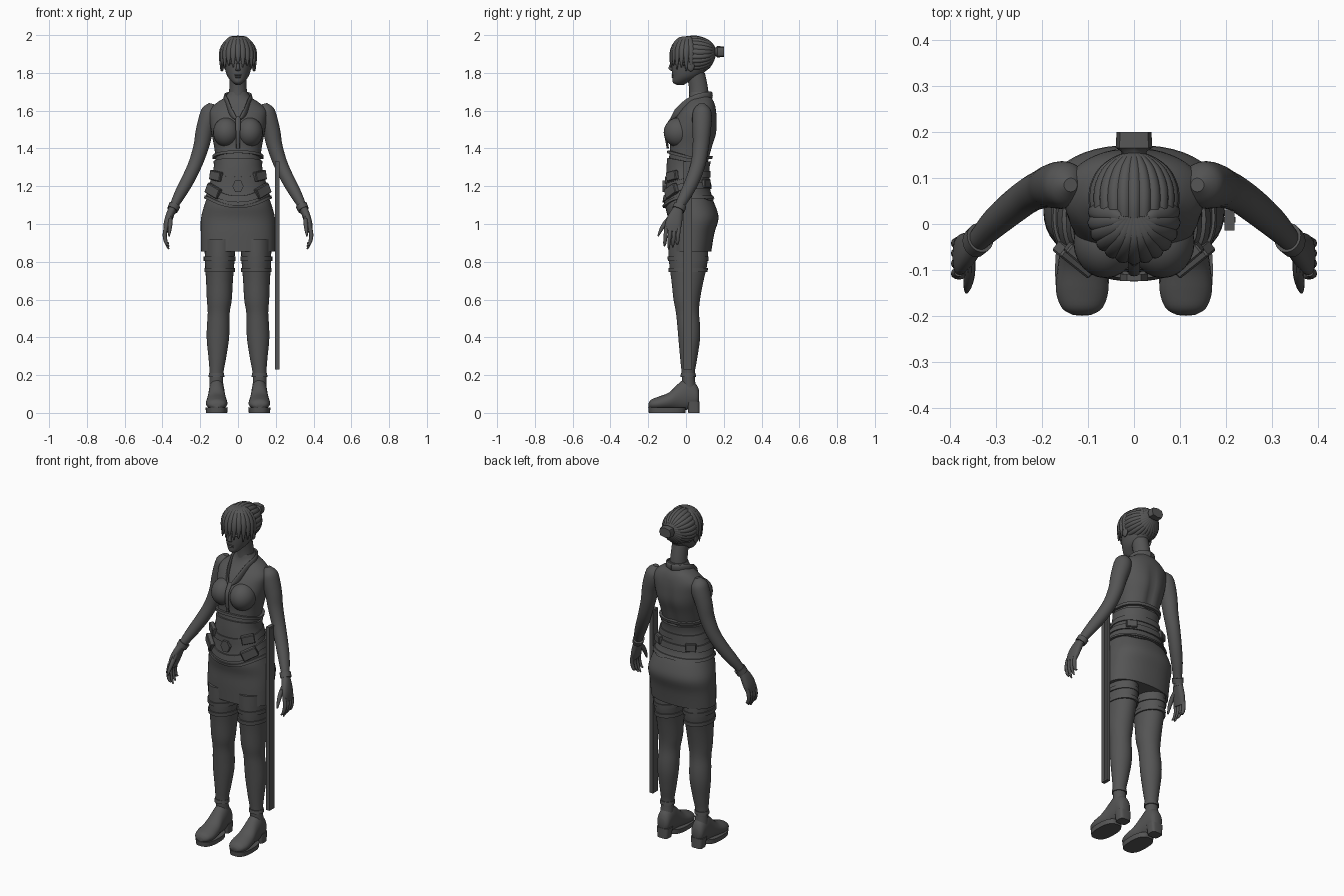
import bpy, bmesh, math
from mathutils import Vector, Matrix

cube = bpy.data.objects.get("Cube")
if cube:
    bpy.data.objects.remove(cube, do_unlink=True)

mat = bpy.data.materials.new("charcoal grey")
mat.use_nodes = True
colour = (0.09, 0.09, 0.09, 1)
mat.diffuse_color = colour
mat.node_tree.nodes["Principled BSDF"].inputs["Base Color"].default_value = colour

X, Y, Z = Vector((1, 0, 0)), Vector((0, 1, 0)), Vector((0, 0, 1))


def finish(name, bm, mirror=False, angle=40):
    bmesh.ops.recalc_face_normals(bm, faces=bm.faces)
    me = bpy.data.meshes.new(name)
    bm.to_mesh(me)
    bm.free()
    me.materials.append(mat)
    ob = bpy.data.objects.new(name, me)
    bpy.context.collection.objects.link(ob)
    if mirror:
        ob.modifiers.new("mirror", 'MIRROR').use_mirror_merge = False
    bpy.ops.object.select_all(action='DESELECT')
    bpy.context.view_layer.objects.active = ob
    ob.select_set(True)
    bpy.ops.object.shade_smooth_by_angle(angle=math.radians(angle))
    return ob


def spline(rings, steps):
    """Smooth the ring list with a Catmull-Rom curve."""
    out, last = [], len(rings) - 1
    for i in range(last):
        p = [rings[max(0, min(last, i + k))] for k in (-1, 0, 1, 2)]
        for s in range(steps):
            t = s / steps
            out.append([b + t * (c - a + t * (2 * a - 5 * b + 4 * c - d + t * (3 * b - a - 3 * c + d))) / 2
                        for a, b, c, d in zip(*p)])
    return out + [list(rings[-1])]


def oval(a, n=2):
    c, s = math.cos(a), math.sin(a)
    return math.copysign(abs(c) ** (2 / n), c), math.copysign(abs(s) ** (2 / n), s)


def skin(bm, rows, closed=False):
    rows = [[bm.verts.new(p) for p in r] for r in rows]
    n = len(rows[0])
    for i in range(len(rows) - (0 if closed else 1)):
        r, q = rows[i], rows[(i + 1) % len(rows)]
        for j in range(n):
            bm.faces.new((r[j], r[(j + 1) % n], q[(j + 1) % n], q[j]))
    if not closed:
        bm.faces.new(rows[0])
        bm.faces.new(rows[-1])


def loft(name, rings, axis=None, ref=X, sides=24, steps=4, power=2, ribs=0, depth=0.0, mirror=False, bm=None):
    """Oval sections (x, y, z, ru, rv) along a path, or square to a fixed axis."""
    own = bm is None
    bm = bm or bmesh.new()
    pts = spline(rings, steps)
    rows = []
    for i, (x, y, z, ru, rv) in enumerate(pts):
        t = axis or (Vector(pts[min(i + 1, len(pts) - 1)][:3]) - Vector(pts[max(i - 1, 0)][:3])).normalized()
        u = (ref - t * ref.dot(t)).normalized()
        v = t.cross(u)
        row = []
        for j in range(sides):
            a = math.tau * j / sides
            c, s = oval(a, power)
            k = 1 - depth * abs(math.sin(ribs * a / 2)) ** 6
            row.append(Vector((x, y, z)) + u * (ru * c * k) + v * (rv * s * k))
        rows.append(row)
    skin(bm, rows)
    return finish(name, bm, mirror) if own else None


def ball(name, loc, size, mirror=False):
    bm = bmesh.new()
    bmesh.ops.create_uvsphere(bm, u_segments=24, v_segments=16, radius=1,
                              matrix=Matrix.Translation(loc) @ Matrix.Diagonal((*size, 1)))
    return finish(name, bm, mirror)


# Body sections: height, centre y, half width, half depth
skirt = [(.855, .022, .195, .112), (.95, .028, .197, .122), (1.03, .038, .196, .134),
         (1.1, .022, .178, .132), (1.16, .012, .158, .112)]
torso = [(1.2, .01, .145, .106), (1.3, .01, .118, .105), (1.4, .027, .125, .112), (1.48, .037, .14, .126),
         (1.55, .052, .15, .113), (1.6, .065, .15, .095), (1.64, .075, .115, .075), (1.67, .075, .07, .06),
         (1.7, .072, .05, .052)]
body = skirt + torso


def upright(rows):
    return [(0, cy, z, rx, ry) for z, cy, rx, ry in rows]


def section(z, a, grow):
    """Point on the body surface at a height and angle, pushed outward."""
    for lo, hi in zip(body, body[1:]):
        if z <= hi[0]:
            break
    t = (z - lo[0]) / (hi[0] - lo[0])
    cy, rx, ry = (p + t * (q - p) for p, q in zip(lo[1:], hi[1:]))
    c, s = oval(a, 2.2)
    return Vector((c * (rx + grow), cy + s * (ry + grow), z))


def band(name, low, high, grow, rows=1, sides=64):
    """Closed strip of cloth that follows the body between two edge rules."""
    bm = bmesh.new()
    angles = [math.tau * j / sides for j in range(sides)]
    levels = [(i / rows, grow) for i in range(rows + 1)] + [(1 - i / rows, -.01) for i in range(rows + 1)]
    skin(bm, [[section(low(a) + f * (high(a) - low(a)), a, g) for a in angles] for f, g in levels], True)
    finish(name, bm)


def front(a):
    return max(0, -math.sin(a))


def pad(name, angle, z, size, tilt, mirror=True):
    a = math.radians(angle)
    turn = math.atan2(math.sin(a) / .1, math.cos(a) / .14) + math.pi / 2
    bm = bmesh.new()
    bmesh.ops.create_cube(bm, size=1, matrix=Matrix.Translation(section(z, a, .018)) @ Matrix.Rotation(turn, 4, 'Z')
                          @ Matrix.Rotation(math.radians(tilt), 4, 'Y') @ Matrix.Diagonal((*size, 1)))
    bmesh.ops.bevel(bm, geom=bm.edges[:], offset=.004, segments=1, affect='EDGES')
    finish(name, bm, mirror, 25)


# Torso with a shallow spine groove, bust and skirt
trunk = loft("torso", upright(body[3:]), Z, sides=48, power=2.2)
for v in trunk.data.vertices:
    if v.co.y > .05 and 1.2 < v.co.z < 1.62:
        fade = math.sin(math.pi * (v.co.z - 1.2) / .42)
        v.co.y -= .014 * fade * math.exp(-(v.co.x / .022) ** 2)
ball("bust", (.062, -.04, 1.485), (.07, .078, .078), True)
loft("skirt", upright(skirt), Z, sides=48, power=2.3)

# Bodice hem, waist corset and slung belts
band("bodice_hem", lambda a: 1.345 + .03 * front(a), lambda a: 1.36 + .03 * front(a), .013)
band("corset", lambda a: 1.14 - .05 * front(a) ** 3 - .02 * max(0, math.sin(a)) * abs(math.cos(3 * a)),
     lambda a: 1.33 + .02 * front(a), .009, 8)
band("corset_rim", lambda a: 1.135 - .05 * front(a) ** 3, lambda a: 1.15 - .05 * front(a) ** 3, .015)
band("upper_belt", lambda a: 1.245 - .03 * front(a), lambda a: 1.28 - .03 * front(a), .015)
band("lower_belt", lambda a: 1.185 - .07 * front(a) ** 2, lambda a: 1.22 - .07 * front(a) ** 2, .017)
pad("upper_pouches", -40, 1.255, (.075, .026, .05), -10)
pad("lower_pouches", -42, 1.175, (.09, .028, .055), -25)
pad("back_pouches", 50, 1.215, (.06, .024, .045), 0)
loft("buckle", [(0, -.09, 1.2, .03, .036), (0, -.124, 1.2, .03, .036)], -Y, sides=6, steps=1)

# Neck and open collar
loft("neck", [(0, .07, 1.64, .052, .054), (0, .066, 1.72, .046, .05), (0, .05, 1.8, .045, .05)], Z)
loft("collar", [(0, .135, 1.68, .02, .007), (.042, .118, 1.68, .02, .007), (.068, .065, 1.668, .022, .008),
                (.056, .008, 1.64, .022, .008), (.036, -.048, 1.59, .02, .008), (.012, -.075, 1.558, .008, .006)],
     ref=Z, sides=12, mirror=True)
loft("placket", [(0, -.072, 1.565, .014, .006), (0, -.108, 1.5, .012, .006), (0, -.096, 1.4, .01, .006)], sides=8)

# Head and face
loft("head", [(0, -.03, 1.737, .012, .02), (0, -.03, 1.75, .03, .04), (0, 0, 1.78, .055, .072),
              (0, .018, 1.82, .069, .093), (0, .03, 1.87, .077, .104), (0, .035, 1.92, .078, .105),
              (0, .035, 1.96, .06, .08), (0, .035, 1.985, .02, .03)], Z, sides=32)
loft("nose", [(0, -.07, 1.86, .006, .008), (0, -.08, 1.83, .009, .012), (0, -.076, 1.816, .013, .012),
              (0, -.068, 1.81, .006, .006)], Z, sides=12)
for name, z, size in (("upper_lip", 1.788, (.02, .009, .005)), ("lower_lip", 1.778, (.017, .009, .006))):
    ball(name, (0, -.068, z), size)
ball("eyes", (.03, -.068, 1.853), (.015, .009, .007), True)
loft("eyebrows", [(.012, -.073, 1.868, .003, .004), (.033, -.066, 1.874, .003, .004), (.052, -.05, 1.87, .002, .003)],
     ref=Z, sides=8, mirror=True)
ball("ears", (.084, .025, 1.838), (.01, .02, .03), True)

# Swept back hair with combed ridges, tied in a knot
cap = loft("swept_hair", [(0, -.015, 1.885, .09, .103), (0, .035, 1.885, .098, .113), (0, .08, 1.885, .097, .107),
                          (0, .12, 1.89, .078, .085), (0, .146, 1.9, .045, .05), (0, .157, 1.91, .015, .018)],
           -Y, sides=144, ribs=24, depth=.05)
for v in cap.data.vertices:
    if v.co.z < 1.885:
        v.co.z = 1.885 + (v.co.z - 1.885) * .8
loft("hair_knot", [(0, .14, 1.912, .022, .018), (0, .158, 1.912, .028, .022), (0, .166, 1.912, .04, .03),
                   (0, .2, 1.912, .038, .028)], -Y, sides=8, steps=1, power=3)

# Fringe strands falling from the parting
bm = bmesh.new()
count = 13
for i in range(count):
    f = 2 * i / (count - 1) - 1
    a = f * math.radians(100)
    drop = 1.848 - .03 * abs(f) - .014 * (i % 2)
    path = [(.03 * f, .015, 1.985, .012, .01)]
    for out, z, w in ((.5, 1.978, .015), (.85, 1.943, .018), (1, 1.895, .015)):
        path.append((.091 * out * math.sin(a), .012 - .09 * out * math.cos(a), z, w, .011))
    path.append((.09 * math.sin(a), .012 - .094 * math.cos(a), drop, .003, .003))
    side = Vector((math.cos(a), math.sin(a), 0))
    loft("", path, ref=side, sides=10, bm=bm)
finish("fringe", bm)

# Arms, cuffs and hands
loft("arms", [(.138, .085, 1.637, .015, .015), (.146, .085, 1.605, .044, .045), (.157, .085, 1.56, .05, .052),
              (.178, .083, 1.49, .046, .048), (.195, .078, 1.41, .041, .043), (.225, .065, 1.32, .037, .039),
              (.262, .038, 1.24, .035, .037), (.303, .003, 1.165, .031, .033), (.337, -.032, 1.1, .023, .026),
              (.35, -.042, 1.06, .02, .026)], mirror=True)
loft("cuffs", [(.335, -.03, 1.1, .031, .034), (.347, -.041, 1.075, .029, .034)], steps=1, mirror=True)
loft("palms", [(.345, -.04, 1.085, .02, .025), (.361, -.054, 1.045, .021, .037), (.375, -.066, 1.0, .019, .044),
               (.383, -.073, .96, .013, .038)], power=2.4, mirror=True)
bm = bmesh.new()
for i, tip in enumerate((.9, .877, .867, .885)):
    y = -.038 - .022 * i
    loft("", [(.381, y, .985, .011, .011), (.388, y - .004, .94, .011, .011), (.38, y - .008, .9, .009, .009),
              (.366, y - .01, tip, .004, .004)], sides=10, bm=bm)
loft("", [(.358, -.065, 1.05, .012, .014), (.358, -.105, 1.01, .012, .014), (.362, -.132, .97, .01, .01),
          (.365, -.148, .935, .004, .004)], sides=10, bm=bm)
finish("fingers", bm, True)

# Legs, garters and heeled shoes
loft("legs", [(.095, .01, .92, .082, .105), (.097, .012, .8, .078, .102), (.098, .008, .7, .071, .085),
              (.099, .004, .6, .066, .07), (.102, .008, .53, .058, .061), (.105, .015, .45, .06, .06),
              (.107, .017, .38, .058, .056), (.11, .014, .28, .045, .044), (.114, .012, .2, .036, .034),
              (.114, .02, .1, .038, .038)], Z, sides=32, mirror=True)
for name, z, h, r in (("upper_garters", .805, .022, .085), ("lower_garters", .745, .022, .081)):
    loft(name, [(.097, .011, z, r, r + .022), (.097, .011, z + h, r, r + .024)], Z, sides=32, steps=1, mirror=True)
loft("shoes", [(.113, .07, .085, .022, .03), (.113, .055, .09, .038, .06), (.113, .01, .102, .042, .085),
               (.113, -.04, .085, .045, .07), (.113, -.09, .062, .053, .046), (.113, -.145, .05, .057, .036),
               (.113, -.183, .045, .044, .026), (.113, -.198, .04, .02, .012)], -Y, mirror=True)
loft("ankle_straps", [(.114, .012, .19, .042, .041), (.114, .012, .21, .04, .039)], Z, steps=1, mirror=True)
loft("soles", [(.113, -.1, 0, .056, .097), (.113, -.1, .028, .059, .1)], Z, sides=32, steps=1, power=2.6, mirror=True)
loft("heels", [(.113, .042, 0, .034, .03), (.113, .04, .06, .04, .032)], Z, steps=1, power=4, mirror=True)

# Long scabbard hanging at the left hip
bm = bmesh.new()
for w, d, low, high in ((.022, .046, .23, 1.33), (.026, .012, .24, 1.32)):
    bmesh.ops.create_cube(bm, size=1, matrix=Matrix.Translation((.208, .009, (low + high) / 2))
                          @ Matrix.Diagonal((w, d, high - low, 1)))
finish("scabbard", bm)
